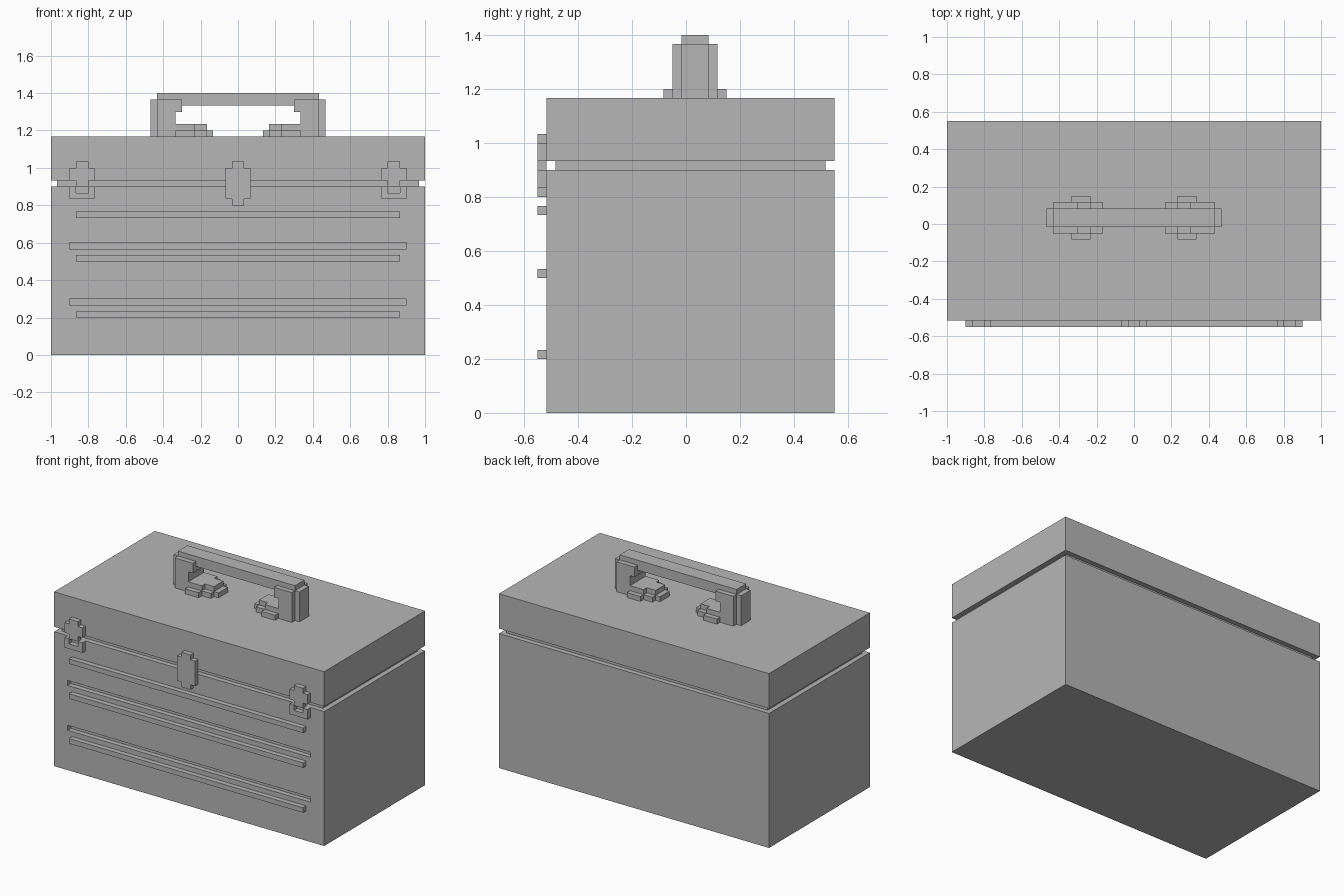
import bpy
import bmesh
from mathutils import Vector

cube = bpy.data.objects.get("Cube")
if cube:
    bpy.data.objects.remove(cube, do_unlink=True)

U = 1 / 30        # one block of the design grid
FRONT = -15.5     # front face of the chest, in blocks
MID = 1.0         # depth centre of the handle, in blocks

grey = bpy.data.materials.new("plain grey")
grey.use_nodes = True
grey.diffuse_color = (0.47, 0.47, 0.47, 1)
grey.node_tree.nodes["Principled BSDF"].inputs["Base Color"].default_value = grey.diffuse_color


def prism(name, outline, low, high, plane="xy"):
    """Extrude an outline, in blocks, along z (plane xy) or along y (plane xz)."""
    bm = bmesh.new()
    if plane == "xy":
        points = [(a, b, low) for a, b in outline]
        travel = Vector((0, 0, high - low))
    else:
        points = [(a, low, b) for a, b in outline]
        travel = Vector((0, high - low, 0))
    face = bm.faces.new([bm.verts.new(Vector(p) * U) for p in points])
    new = bmesh.ops.extrude_face_region(bm, geom=[face])["geom"]
    verts = [v for v in new if isinstance(v, bmesh.types.BMVert)]
    bmesh.ops.translate(bm, verts=verts, vec=travel * U)
    bmesh.ops.recalc_face_normals(bm, faces=bm.faces)
    mesh = bpy.data.meshes.new(name)
    bm.to_mesh(mesh)
    bm.free()
    mesh.materials.append(grey)
    obj = bpy.data.objects.new(name, mesh)
    bpy.context.collection.objects.link(obj)
    return obj


def box(name, x0, x1, y0, y1, z0, z1):
    return prism(name, [(x0, y0), (x1, y0), (x1, y1), (x0, y1)], z0, z1)


def stepped(cx, cy, steps):
    """Symmetric stair-stepped outline; steps are half sizes, narrowest first."""
    quarter = []
    for i, (a, b) in enumerate(steps):
        if i:
            quarter.append((steps[i - 1][0], b))
        quarter.append((a, b))
    back = quarter[::-1]
    loop = quarter + [(a, -b) for a, b in back]
    loop += [(-a, -b) for a, b in quarter] + [(-a, b) for a, b in back]
    return [(cx + a, cy + b) for a, b in loop]


# Chest, recessed seam and lid
chest = box("chest", -30, 30, FRONT, 16.5, 0, 27)
box("seam", -29, 29, FRONT + 1, 15.5, 27, 28)
box("lid", -30, 30, FRONT, 16.5, 28, 35)

# Grooves between the drawers
for z in (8, 17):
    cutter = box("groove_cutter", -27, 27, FRONT - 1, FRONT + 1, z, z + 1)
    cutter.hide_render = True
    cutter.hide_set(True)
    cutter.display_type = "WIRE"
    cut = chest.modifiers.new("groove", "BOOLEAN")
    cut.operation = "DIFFERENCE"
    cut.solver = "EXACT"
    cut.object = cutter
bpy.context.view_layer.update()
carved = bpy.data.meshes.new_from_object(chest.evaluated_get(bpy.context.evaluated_depsgraph_get()))
chest.modifiers.clear()
chest.data = carved
for obj in [o for o in bpy.data.objects if o.name.startswith("groove_cutter")]:
    bpy.data.objects.remove(obj, do_unlink=True)

# Raised drawer pulls
for name, z in (("lower", 6), ("middle", 15), ("upper", 22)):
    box(name + "_drawer_pull", -26, 26, FRONT - 1, FRONT, z, z + 1)

# Centre lock
prism("centre_lock", stepped(0, 27.5, [(1, 3.5), (2, 2.5)]), FRONT - 1, FRONT, "xz")

for side, s in (("left", 1), ("right", -1)):
    # Side latch and its notched catch
    x = 25 * s
    prism(side + "_latch", stepped(x, 29, [(1, 2), (2, 1)]), FRONT - 1, FRONT, "xz")
    catch = [(-2, 25), (2, 25), (2, 27), (1, 27), (1, 26), (-1, 26), (-1, 27), (-2, 27)]
    prism(side + "_latch_catch", [(x + a, b) for a, b in catch], FRONT - 1, FRONT, "xz")

    # Handle foot in two stepped layers
    x = 8.5 * s
    prism(side + "_handle_foot", stepped(x, MID, [(1.5, 3.5), (3.5, 2.5), (4.5, 1.5)]), 35, 36)
    prism(side + "_handle_boss", stepped(x, MID, [(1.5, 2.5), (3.5, 1.5)]), 36, 37)

    # Handle post with an inward hook, and its outer plate
    post = [(10, 35), (13, 35), (13, 41), (9, 41), (9, 39), (10, 39)]
    prism(side + "_handle_post", [(a * s, b) for a, b in post], MID - 2.5, MID + 2.5, "xz")
    box(side + "_handle_plate", 13 * s, 14 * s, MID - 1.5, MID + 1.5, 35, 41)

# Handle grip
box("handle_grip", -13, 13, MID - 1.5, MID + 1.5, 40, 42)
